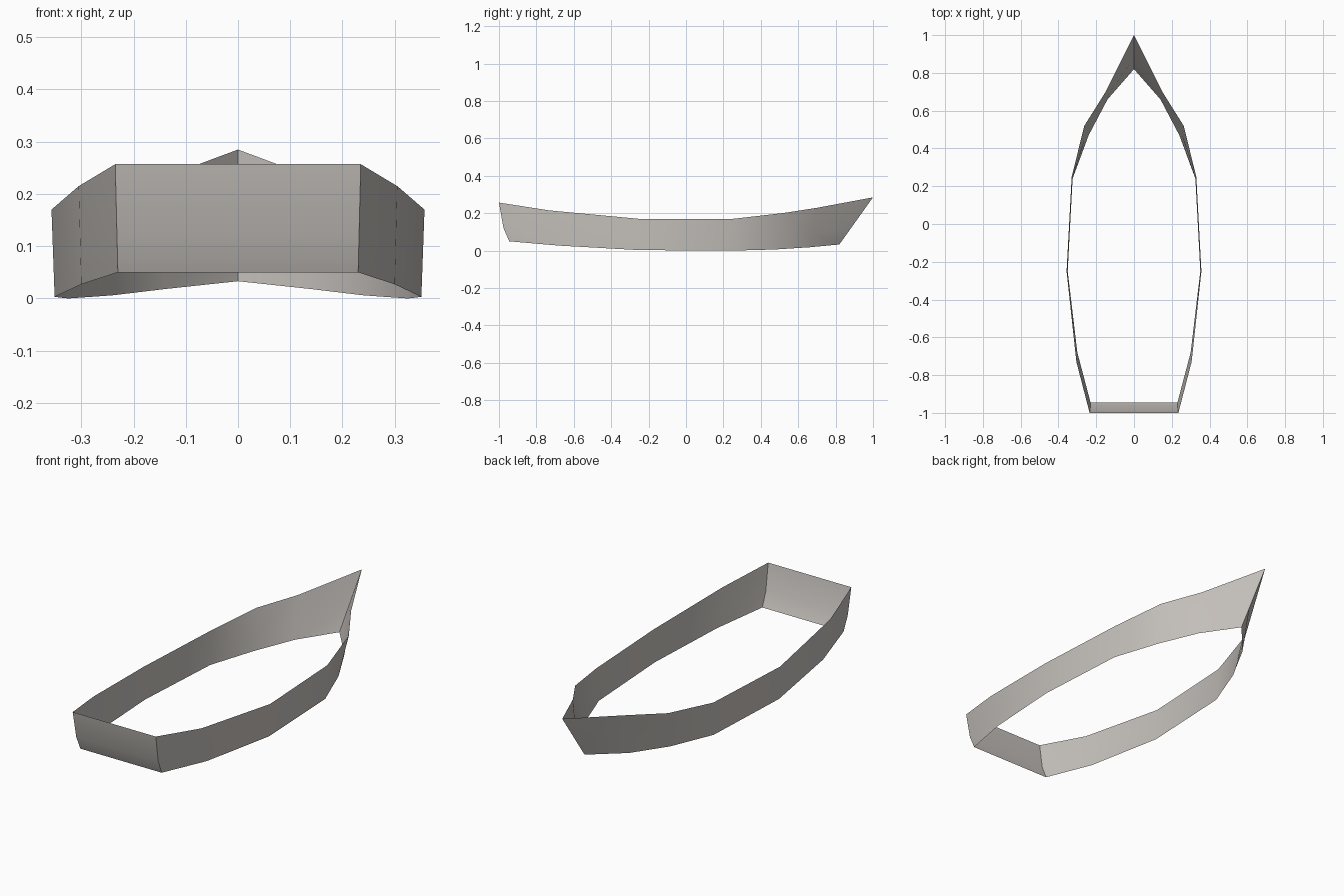
import bpy, bmesh, math

if "Cube" in bpy.data.objects:
    bpy.data.objects.remove(bpy.data.objects["Cube"])

# hull stations, stern to bow: top (x, y, z), bottom (x, y, z)
STATIONS = [
    ((0.235, -1.00, 0.257), (0.230, -0.945, 0.050)),
    ((0.305, -0.73, 0.215), (0.300, -0.680, 0.027)),
    ((0.357, -0.25, 0.170), (0.351, -0.250, 0.003)),
    ((0.330, 0.25, 0.170), (0.325, 0.240, 0.000)),
    ((0.263, 0.52, 0.201), (0.240, 0.470, 0.006)),
    ((0.150, 0.70, 0.229), (0.140, 0.660, 0.018)),
    ((0.000, 1.00, 0.285), (0.000, 0.820, 0.033)),
]

paint = bpy.data.materials.new("warm grey")
paint.diffuse_color = (0.57, 0.54, 0.51, 1)
paint.use_nodes = True
paint.node_tree.nodes["Principled BSDF"].inputs["Base Color"].default_value = paint.diffuse_color


def middle(i, top, bottom):
    """Point on the chine row; it bows outward at the stern."""
    t = 0.66
    p = [a + (b - a) * t for a, b in zip(top, bottom)]
    p[1] -= (0.012, 0.006)[i] if i < 2 else 0
    return tuple(p)


# closed ring: starboard stern to bow, then port back to the stern
right = [(t, middle(i, t, b), b) for i, (t, b) in enumerate(STATIONS)]
left = [tuple((-x, y, z) for x, y, z in col) for col in reversed(right[:-1])]
ring = right + left

bm = bmesh.new()
cols = [[bm.verts.new(p) for p in col] for col in ring]
n = len(cols)
for i in range(n):
    a, b = cols[i], cols[(i + 1) % n]
    for r in range(2):
        bm.faces.new((a[r], a[r + 1], b[r + 1], b[r]))

mesh = bpy.data.meshes.new("hull_band")
bm.to_mesh(mesh)
bm.free()
mesh.materials.append(paint)
hull = bpy.data.objects.new("hull_band", mesh)
bpy.context.collection.objects.link(hull)

# smooth sides with crisp transom corners and stem
bpy.context.view_layer.objects.active = hull
hull.select_set(True)
bpy.ops.object.shade_smooth_by_angle(angle=math.radians(30))
